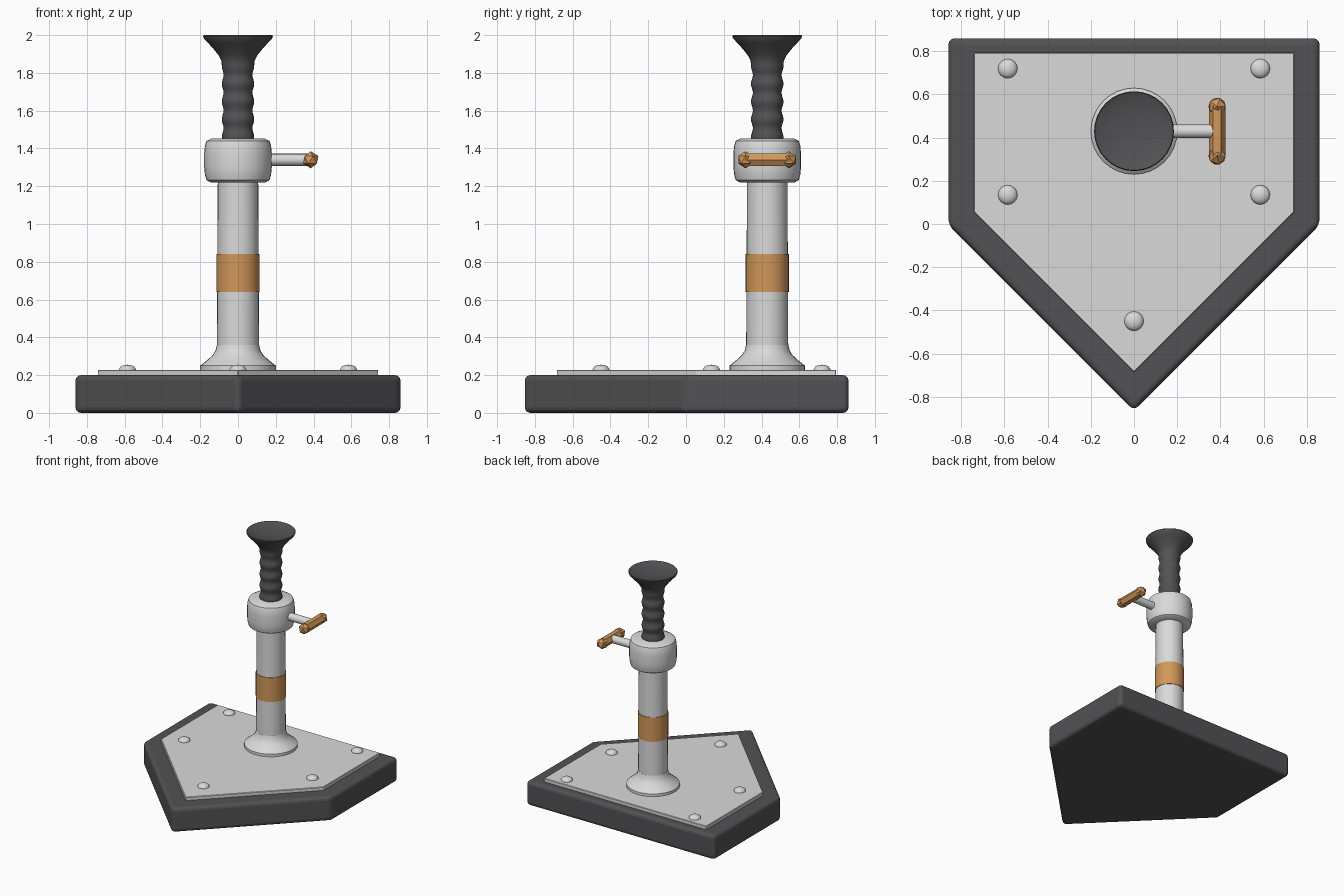
import bpy, bmesh, math

if "Cube" in bpy.data.objects:
    bpy.data.objects.remove(bpy.data.objects["Cube"])

def material(name, rgb):
    m = bpy.data.materials.new(name)
    m.diffuse_color = (*rgb, 1)
    m.use_nodes = True
    m.node_tree.nodes["Principled BSDF"].inputs["Base Color"].default_value = m.diffuse_color
    return m

RUBBER = material("dark_rubber", (0.085, 0.085, 0.09))
METAL = material("light_metal", (0.70, 0.70, 0.70))
ORANGE = material("orange_paint", (0.64, 0.31, 0.10))

POLE_Y = 0.43
KNOB_X, KNOB_Z = 0.385, 1.34

def finish(bm, name, mat, smooth=None, loc=(0, 0, 0)):
    bmesh.ops.recalc_face_normals(bm, faces=bm.faces)
    me = bpy.data.meshes.new(name)
    bm.to_mesh(me)
    bm.free()
    me.materials.append(mat)
    ob = bpy.data.objects.new(name, me)
    ob.location = loc
    bpy.context.collection.objects.link(ob)
    if smooth:
        bpy.ops.object.select_all(action='DESELECT')
        ob.select_set(True)
        bpy.context.view_layer.objects.active = ob
        bpy.ops.object.shade_smooth_by_angle(angle=math.radians(smooth))
    return ob

def prism(name, outline, z0, z1, mat, bevel, segments):
    bm = bmesh.new()
    face = bm.faces.new([bm.verts.new((x, y, z0)) for x, y in outline])
    ext = bmesh.ops.extrude_face_region(bm, geom=[face])["geom"]
    bmesh.ops.translate(bm, vec=(0, 0, z1 - z0),
                        verts=[v for v in ext if isinstance(v, bmesh.types.BMVert)])
    ob = finish(bm, name, mat)
    mod = ob.modifiers.new("rounded_edges", 'BEVEL')
    mod.width, mod.segments = bevel, segments
    return ob

def lathe(name, profile, mat, loc=(0, POLE_Y, 0), sides=32, smooth=35):
    """Revolve (radius, z) points around z; radius 0 closes an end."""
    bm = bmesh.new()
    verts = [bm.verts.new((r, 0, z)) for r, z in profile]
    edges = [bm.edges.new(p) for p in zip(verts, verts[1:])]
    bmesh.ops.spin(bm, geom=verts + edges, cent=(0, 0, 0), axis=(0, 0, 1),
                   angle=math.tau, steps=sides)
    bmesh.ops.remove_doubles(bm, verts=bm.verts, dist=1e-4)
    return finish(bm, name, mat, smooth, loc)

def pentagon(w, back, shoulder, tip):
    return [(-w, back), (-w, shoulder), (0, tip), (w, shoulder), (w, back)]

# Five-sided base and top plate
prism("base", pentagon(0.86, 0.86, -0.005, -0.865), 0.0, 0.2, RUBBER, 0.028, 3)
prism("top_plate", pentagon(0.742, 0.795, 0.055, -0.687), 0.195, 0.228, METAL, 0.004, 1)

# Domed rivets
dome = [(0.045 * math.cos(a), 0.027 * math.sin(a)) for a in
        [i * math.pi / 10 for i in range(5)]] + [(0, 0.027)]
for i, (x, y) in enumerate([(-0.585, 0.72), (0.585, 0.72), (-0.585, 0.135),
                            (0.585, 0.135), (0, -0.45)]):
    lathe(f"rivet_{i + 1}", [(0.045, -0.01)] + dome, METAL, (x, y, 0.228), 16, 50)

# Flange, pole, painted band and collar
lathe("flange", [(0.2, 0.225), (0.2, 0.25), (0.165, 0.278), (0.135, 0.305),
                 (0.119, 0.33), (0.112, 0.36), (0, 0.36)], METAL)
lathe("pole", [(0, 0.23), (0.112, 0.23), (0.107, 1.25), (0, 1.25)], METAL)
lathe("painted_band", [(0.107, 0.64), (0.114, 0.64), (0.114, 0.84), (0.107, 0.84)], ORANGE)
lathe("collar", [(0, 1.22), (0.145, 1.22), (0.167, 1.233), (0.175, 1.26), (0.179, 1.30),
                 (0.179, 1.375), (0.175, 1.415), (0.167, 1.44), (0.14, 1.453), (0, 1.455)],
      METAL)

# Ribbed grip with flared, slightly dished end
grip = [(0, 1.44)]
for i in range(33):
    z = 1.44 + 0.4 * i / 32
    grip.append((0.081 + 0.005 * math.cos(math.tau * (z - 1.46) / 0.094), z))
grip += [(0.088, 1.865), (0.104, 1.895), (0.132, 1.93), (0.16, 1.96), (0.18, 1.982),
         (0.185, 1.995), (0.181, 2.0), (0.165, 1.993), (0.11, 1.98), (0.05, 1.973), (0, 1.972)]
lathe("grip", grip, RUBBER)

# Side rod and faceted T-shaped handle
rod = lathe("side_rod", [(0, 0.1), (0.032, 0.1), (0.032, KNOB_X), (0, KNOB_X)],
            METAL, (0, POLE_Y, KNOB_Z), 16)
rod.rotation_euler.y = math.pi / 2
bar = lathe("handle_bar", [(0, -0.118), (0.038, -0.118), (0.038, 0.118), (0, 0.118)],
            ORANGE, (KNOB_X, POLE_Y, KNOB_Z), 6, None)
bar.rotation_euler.x = math.pi / 2
for name, side in (("front", -1), ("back", 1)):
    bm = bmesh.new()
    bmesh.ops.create_icosphere(bm, subdivisions=1, radius=0.045)
    finish(bm, f"handle_end_{name}", ORANGE, None,
           (KNOB_X, POLE_Y + side * 0.115, KNOB_Z))
